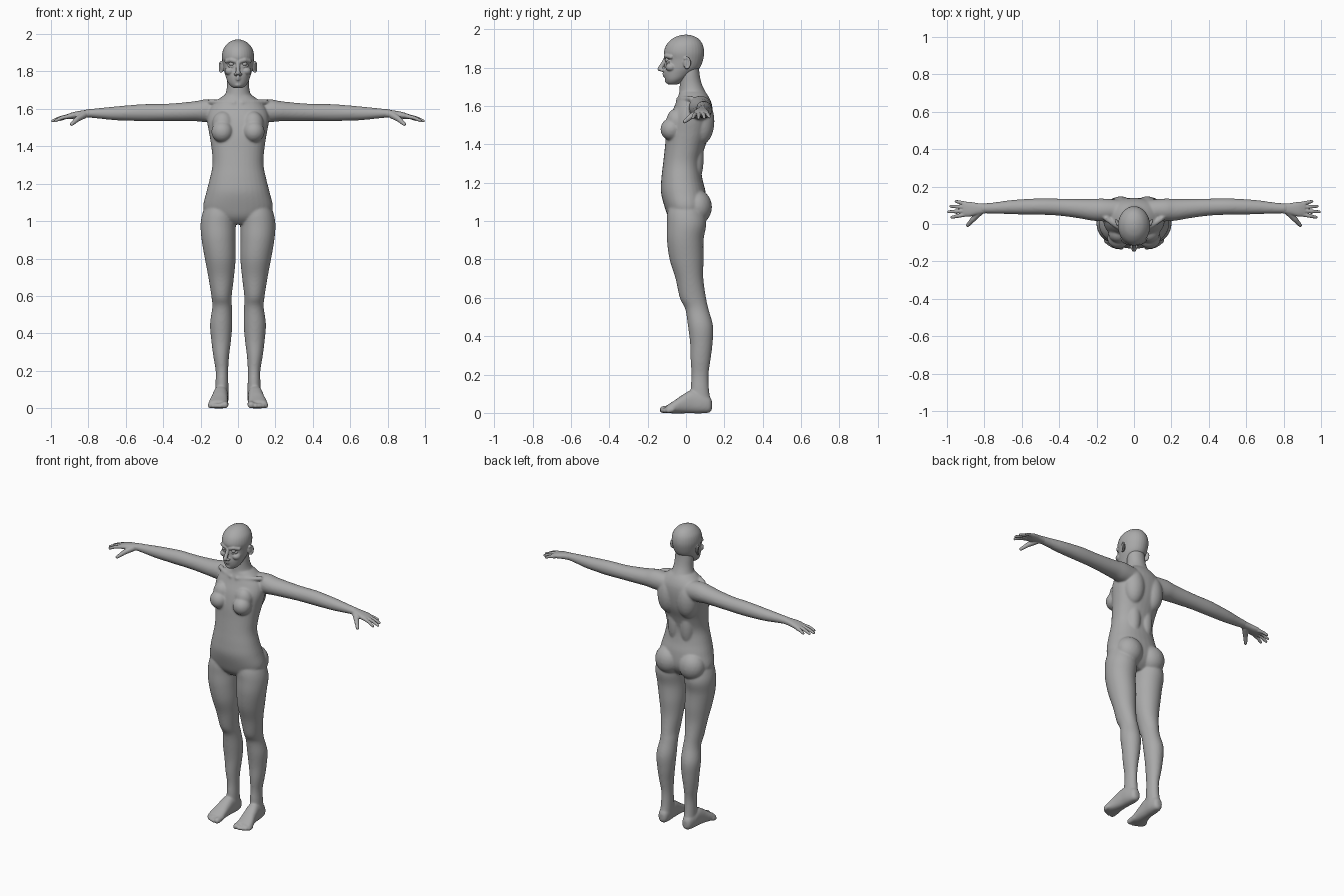
import bpy
import bmesh
import math
from mathutils import Matrix, Vector

default_cube = bpy.data.objects.get("Cube")
if default_cube:
    bpy.data.objects.remove(default_cube, do_unlink=True)

skin = bpy.data.materials.new("plain_grey")
skin.use_nodes = True
grey = (.4, .4, .4, 1)
skin.diffuse_color = grey
skin.node_tree.nodes["Principled BSDF"].inputs["Base Color"].default_value = grey


def spline(rows, steps=5):
    """Catmull-Rom resampling of a list of equally long tuples."""
    result = []
    last = len(rows) - 1
    for i in range(last):
        before, start = rows[max(i - 1, 0)], rows[i]
        end, after = rows[i + 1], rows[min(i + 2, last)]
        for k in range(steps):
            t = k / steps
            result.append([
                b + t * ((c - a) + t * ((2 * a - 5 * b + 4 * c - d)
                         + t * (3 * b - a - 3 * c + d))) / 2
                for a, b, c, d in zip(before, start, end, after)])
    result.append(list(rows[-1]))
    return result


def loft(bm, axis, rows, power=2.0, sides=32):
    """Closed skin over oval sections: position, two centres, two radii."""
    rings = []
    for pos, centre_a, centre_b, radius_a, radius_b in spline(rows):
        ring = []
        for k in range(sides):
            angle = math.tau * k / sides
            c, s = math.cos(angle), math.sin(angle)
            a = centre_a + radius_a * math.copysign(abs(c) ** (2 / power), c)
            b = centre_b + radius_b * math.copysign(abs(s) ** (2 / power), s)
            point = {"x": (pos, a, b), "y": (a, pos, b), "z": (a, b, pos)}[axis]
            ring.append(bm.verts.new(point))
        rings.append(ring)
    for low, high in zip(rings, rings[1:]):
        for k in range(sides):
            n = (k + 1) % sides
            bm.faces.new((low[k], low[n], high[n], high[k]))
    bm.faces.new(rings[0][::-1])
    bm.faces.new(rings[-1])


def trunk(rows):
    """Centred sections: height, half width, front y, back y."""
    return [(z, 0, (front + back) / 2, half, (back - front) / 2)
            for z, half, front, back in rows]


def blob(bm, centre, radii, turn=0.0):
    matrix = (Matrix.Translation(centre) @ Matrix.Rotation(turn, 4, "Z")
              @ Matrix.Diagonal((*radii, 1)))
    bmesh.ops.create_icosphere(bm, subdivisions=3, radius=1, matrix=matrix)


def tube(bm, points, radii):
    """Round-ended tube that changes thickness from point to point."""
    points = [Vector(p) for p in points]
    for p, r in zip(points, radii):
        blob(bm, p, (r, r, r))
    for p, q, r1, r2 in zip(points, points[1:], radii, radii[1:]):
        way = q - p
        matrix = (Matrix.Translation((p + q) / 2)
                  @ way.to_track_quat("Z", "Y").to_matrix().to_4x4())
        bmesh.ops.create_cone(bm, cap_ends=True, segments=20, radius1=r1,
                              radius2=r2, depth=way.length, matrix=matrix)


def mirror(bm):
    """Copy everything built so far to the other side."""
    copy = bmesh.ops.duplicate(bm, geom=bm.verts[:] + bm.edges[:] + bm.faces[:])
    verts = [g for g in copy["geom"] if isinstance(g, bmesh.types.BMVert)]
    bmesh.ops.scale(bm, vec=(-1, 1, 1), verts=verts)


def finish(bm, name, voxel=None, rounds=0, swell=0.0):
    """Make the object and fuse its pieces into one smooth skin."""
    bmesh.ops.recalc_face_normals(bm, faces=bm.faces[:])
    mesh = bpy.data.meshes.new(name)
    bm.to_mesh(mesh)
    bm.free()
    mesh.materials.append(skin)
    mesh.shade_smooth()
    obj = bpy.data.objects.new(name, mesh)
    bpy.context.scene.collection.objects.link(obj)
    if voxel:
        fuse = obj.modifiers.new("fuse", "REMESH")
        fuse.mode = "VOXEL"
        fuse.voxel_size = voxel
        fuse.use_smooth_shade = True
        soften = obj.modifiers.new("soften", "SMOOTH")
        soften.factor = .5
        soften.iterations = rounds
        refill = obj.modifiers.new("refill", "DISPLACE")
        refill.mid_level = 0
        refill.strength = swell
    return obj


# Body: legs and feet
body = bmesh.new()
loft(body, "z", [
    (.06, .087, .076, .033, .05), (.13, .086, .072, .032, .045),
    (.2, .086, .073, .031, .042), (.28, .09, .076, .04, .05),
    (.36, .09, .08, .05, .056), (.45, .09, .076, .057, .063),
    (.54, .085, .057, .05, .058), (.6, .088, .036, .052, .066),
    (.7, .09, .018, .066, .07), (.8, .095, .003, .08, .086),
    (.9, .104, -.004, .088, .093), (.98, .106, .003, .092, .1),
    (1.04, .1, 0, .088, .095), (1.1, .095, 0, .07, .08)])
loft(body, "y", [
    (.133, .088, .04, .012, .02), (.122, .088, .042, .027, .038),
    (.08, .09, .05, .036, .05), (.03, .093, .058, .038, .058),
    (-.02, .098, .045, .042, .045), (-.06, .104, .031, .048, .031),
    (-.1, .108, .019, .048, .018)], 2.4)
for toe_x, toe_tip, toe_r in [(.07, -.12, .017), (.095, -.122, .012),
                              (.115, -.115, .012), (.133, -.105, .011),
                              (.149, -.092, .011)]:
    tube(body, [(toe_x, -.07, toe_r + .006), (toe_x, toe_tip, toe_r)],
         [toe_r, toe_r])

# Body: arms and shoulders
loft(body, "x", [
    (.05, .075, 1.585, .05, .055), (.16, .075, 1.59, .058, .06),
    (.22, .076, 1.588, .056, .052), (.3, .083, 1.584, .049, .047),
    (.4, .09, 1.581, .043, .043), (.5, .093, 1.58, .041, .043),
    (.58, .092, 1.578, .039, .039), (.66, .09, 1.576, .035, .034),
    (.74, .086, 1.576, .028, .026), (.82, .083, 1.576, .023, .018)])

# Body: chest, collar bones, shoulder blades and seat
blob(body, (.084, -.076, 1.478), (.056, .055, .056))
blob(body, (.08, -.05, 1.52), (.055, .05, .065))
tube(body, [(.02, -.04, 1.632), (.08, -.018, 1.636), (.15, .03, 1.638)],
     [.011, .011, .012])
blob(body, (.07, .08, 1.52), (.068, .066, .12))
blob(body, (.045, .045, 1.33), (.045, .045, .14))
blob(body, (.086, .058, 1.073), (.084, .075, .088))
mirror(body)

# Body: torso and neck
loft(body, "z", trunk([
    (.985, .08, -.055, .05), (1.02, .15, -.088, .085),
    (1.07, .184, -.108, .105), (1.15, .168, -.128, .1),
    (1.22, .15, -.126, .083), (1.3, .134, -.117, .075),
    (1.38, .138, -.108, .094), (1.46, .15, -.1, .124),
    (1.54, .163, -.082, .136), (1.6, .15, -.057, .134),
    (1.64, .115, -.042, .12), (1.67, .075, -.032, .1)]), 2.2)
loft(body, "z", trunk([
    (1.6, .1, -.045, .13), (1.64, .085, -.038, .118),
    (1.68, .065, -.032, .095), (1.72, .057, -.03, .078),
    (1.77, .055, -.03, .068), (1.82, .05, -.03, .065)]))
finish(body, "body", .006, 10, .0025)

# Hands with four fingers and a thumb
hands = bmesh.new()
loft(hands, "x", [
    (.78, .084, 1.576, .024, .02), (.83, .081, 1.572, .029, .019),
    (.88, .079, 1.565, .039, .017), (.915, .08, 1.558, .038, .012)], 2.4)
for base, tip in [((.905, .05, 1.56), (.974, .036, 1.538)),
                  ((.91, .07, 1.56), (.991, .065, 1.536)),
                  ((.905, .09, 1.56), (.98, .095, 1.539)),
                  ((.895, .108, 1.558), (.952, .121, 1.543))]:
    middle = (Vector(base) + Vector(tip)) / 2 + Vector((0, 0, .004))
    tube(hands, [base, middle, tip], [.0105, .0095, .0075])
tube(hands, [(.825, .065, 1.567), (.86, .026, 1.545), (.889, -.007, 1.518)],
     [.019, .014, .009])
mirror(hands)
finish(hands, "hands", .004, 3, .0008)

# Head: brows, cheeks, eyelids, nostrils and ears
head = bmesh.new()
tube(head, [(.014, -.105, 1.855), (.036, -.1, 1.861), (.062, -.078, 1.855)],
     [.011, .011, .01])
blob(head, (.044, -.078, 1.802), (.026, .028, .022))
tube(head, [(.018, -.1, 1.831), (.034, -.1, 1.827), (.052, -.088, 1.833)],
     [.005, .006, .005])
blob(head, (.012, -.122, 1.786), (.009, .013, .008))
blob(head, (.086, .002, 1.824), (.007, .017, .028), -.35)
rim = []
for step in range(7):
    angle = math.radians(130 - 40 * step)
    rim.append((.092 + .005 * math.cos(angle), .004 + .017 * math.cos(angle),
                1.824 + .028 * math.sin(angle)))
tube(head, rim, [.005] * len(rim))
mirror(head)

# Head: skull, nose, lips and chin
loft(head, "z", trunk([
    (1.712, .018, -.09, -.05), (1.72, .035, -.1, -.03),
    (1.74, .052, -.108, 0), (1.77, .064, -.113, .04),
    (1.8, .073, -.11, .072), (1.84, .08, -.106, .088),
    (1.88, .085, -.114, .094), (1.92, .077, -.1, .086),
    (1.95, .054, -.07, .064), (1.965, .028, -.037, .034),
    (1.97, .008, -.012, .012)]))
tube(head, [(0, -.104, 1.85), (0, -.12, 1.82), (0, -.136, 1.793)],
     [.01, .01, .012])
for lip_z, lip_y in [(1.769, -.115), (1.758, -.113)]:
    tube(head, [(-.022, -.101, 1.764), (0, lip_y, lip_z), (.022, -.101, 1.764)],
         [.004, .0075, .004])
blob(head, (0, -.089, 1.729), (.022, .02, .014))
finish(head, "head", .004, 4, .001)

# Eyes
eyes = bmesh.new()
blob(eyes, (.034, -.096, 1.84), (.014, .013, .012))
mirror(eyes)
finish(eyes, "eyes")
